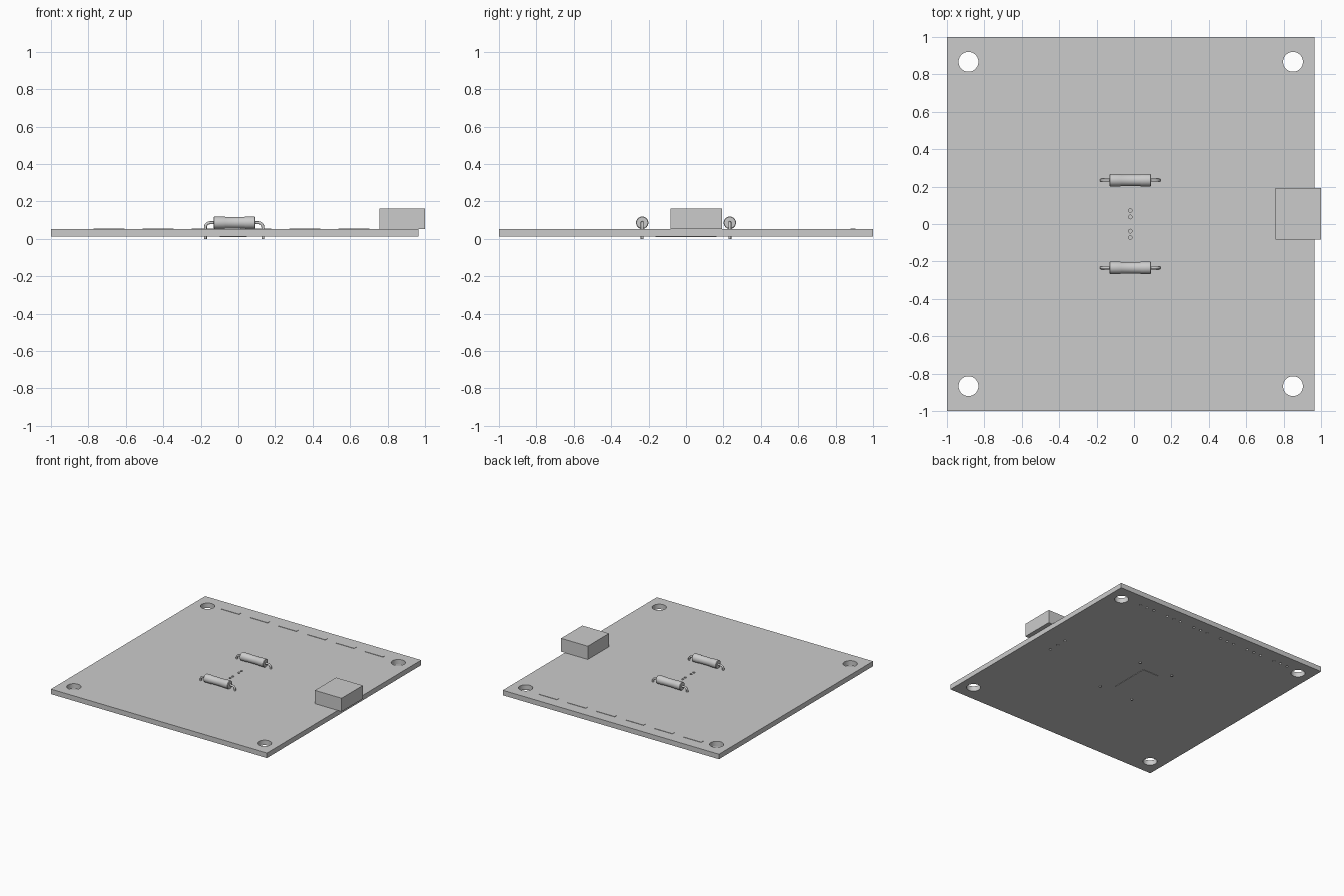
import bpy, bmesh, math
from mathutils import Matrix, Vector

cube = bpy.data.objects.get("Cube")
if cube:
    bpy.data.objects.remove(cube, do_unlink=True)

grey = bpy.data.materials.new("plain grey")
grey.use_nodes = True
grey.diffuse_color = (0.6, 0.6, 0.6, 1)
grey.node_tree.nodes["Principled BSDF"].inputs["Base Color"].default_value = (0.6, 0.6, 0.6, 1)

Z0, Z1 = 0.012, 0.053      # underside and top of the board
ROW_Y = 0.893              # pin row at the back edge
MID_X = -0.02              # centre line of the components


def add_object(name, bm):
    bmesh.ops.recalc_face_normals(bm, faces=bm.faces)
    mesh = bpy.data.meshes.new(name)
    bm.to_mesh(mesh)
    bm.free()
    mesh.materials.append(grey)
    ob = bpy.data.objects.new(name, mesh)
    bpy.context.collection.objects.link(ob)
    return ob


def smooth(ob):
    bpy.ops.object.select_all(action='DESELECT')
    ob.select_set(True)
    bpy.context.view_layer.objects.active = ob
    bpy.ops.object.shade_smooth_by_angle(angle=math.radians(35))


def box(name, x0, x1, y0, y1, z0, z1):
    bm = bmesh.new()
    size = Matrix.Diagonal((x1 - x0, y1 - y0, z1 - z0, 1))
    centre = Matrix.Translation(((x0 + x1) / 2, (y0 + y1) / 2, (z0 + z1) / 2))
    bmesh.ops.create_cube(bm, size=1, matrix=centre @ size)
    return add_object(name, bm)


# Circuit board with mounting holes and pin holes
board = box("circuit_board", -1, 0.965, -1, 1, Z0, Z1)
row = [-0.69 + 0.262 * i for i in range(6)]
holes = [(x, y, 0.053, 40) for x in (-0.885, 0.85) for y in (-0.867, 0.867)]
holes += [(x + d, ROW_Y, 0.01, 12) for x in row for d in (-0.065, 0, 0.065)]
holes += [(0.775, 0.03 + d, 0.01, 12) for d in (-0.085, 0, 0.085)]
holes += [(MID_X, y, 0.01, 12) for y in (-0.073, -0.038, 0.038, 0.073)]
bm = bmesh.new()
for x, y, r, n in holes:
    bmesh.ops.create_cone(bm, cap_ends=True, segments=n, radius1=r, radius2=r,
                          depth=0.2, matrix=Matrix.Translation((x, y, Z0)))
cutter = add_object("hole_cutter", bm)
cutter.hide_render = True
mod = board.modifiers.new("holes", 'BOOLEAN')
mod.operation = 'DIFFERENCE'
mod.solver = 'EXACT'
mod.object = cutter
bpy.context.view_layer.update()
graph = bpy.context.evaluated_depsgraph_get()
cut_mesh = bpy.data.meshes.new_from_object(board.evaluated_get(graph))
board.modifiers.clear()
board.data = cut_mesh
bpy.data.objects.remove(cutter, do_unlink=True)
smooth(board)

# Connector block overhanging the edge
box("connector_block", 0.757, 1.0, -0.082, 0.193, Z1, 0.162)

# Thin plates over the pin row and under the board
for i, x in enumerate(row):
    box(f"pin_plate_{i + 1}", x - 0.083, x + 0.083, ROW_Y - 0.014, ROW_Y + 0.014, Z1, Z1 + 0.003)
box("underside_plate", -0.1, 0.045, -0.163, 0.163, Z0 - 0.003, Z0)


def lathe_x(name, profile, y, z, steps=28):
    """Turn (x, radius) points around a line along x."""
    bm = bmesh.new()
    verts = [bm.verts.new((x, y, z + r)) for x, r in profile]
    edges = [bm.edges.new(p) for p in zip(verts, verts[1:])]
    bmesh.ops.spin(bm, geom=verts + edges, cent=(0, y, z), axis=(1, 0, 0),
                   angle=math.tau, steps=steps)
    bmesh.ops.remove_doubles(bm, verts=bm.verts, dist=1e-5)
    ob = add_object(name, bm)
    smooth(ob)


def tube(name, path, radius, sides=12):
    """Sweep a circle along a path in the xz plane."""
    bm = bmesh.new()
    rings = []
    for i, p in enumerate(path):
        t = (path[min(i + 1, len(path) - 1)] - path[max(i - 1, 0)]).normalized()
        side = Vector((0, 1, 0))
        up = t.cross(side)
        rings.append([bm.verts.new(p + radius * (math.cos(a) * side + math.sin(a) * up))
                      for a in (math.tau * k / sides for k in range(sides))])
    for a, b in zip(rings, rings[1:]):
        for k in range(sides):
            j = (k + 1) % sides
            bm.faces.new((a[k], a[j], b[j], b[k]))
    bm.faces.new(rings[0])
    bm.faces.new(rings[-1])
    smooth(add_object(name, bm))


# Two axial components with bent wire leads
AXIS_Z, BEND = 0.086, 0.025
body = [(-0.13, 0), (-0.13, 0.03), (-0.127, 0.033), (-0.075, 0.033), (-0.068, 0.031),
        (0.033, 0.031), (0.038, 0.033), (0.087, 0.033), (0.09, 0.03), (0.09, 0)]
for where, y in (("front", -0.234), ("back", 0.234)):
    lathe_x(f"{where}_component_body", body, y, AXIS_Z)
    for side, s in (("right", -1), ("left", 1)):
        path = [Vector((MID_X + s * 0.1, y, AXIS_Z))]
        for k in range(9):
            a = math.pi / 2 * k / 8
            path.append(Vector((MID_X + s * (0.155 - BEND + BEND * math.sin(a)), y,
                                AXIS_Z - BEND + BEND * math.cos(a))))
        path.append(Vector((MID_X + s * 0.155, y, 0)))
        tube(f"{where}_component_{side}_lead", path, 0.008)
